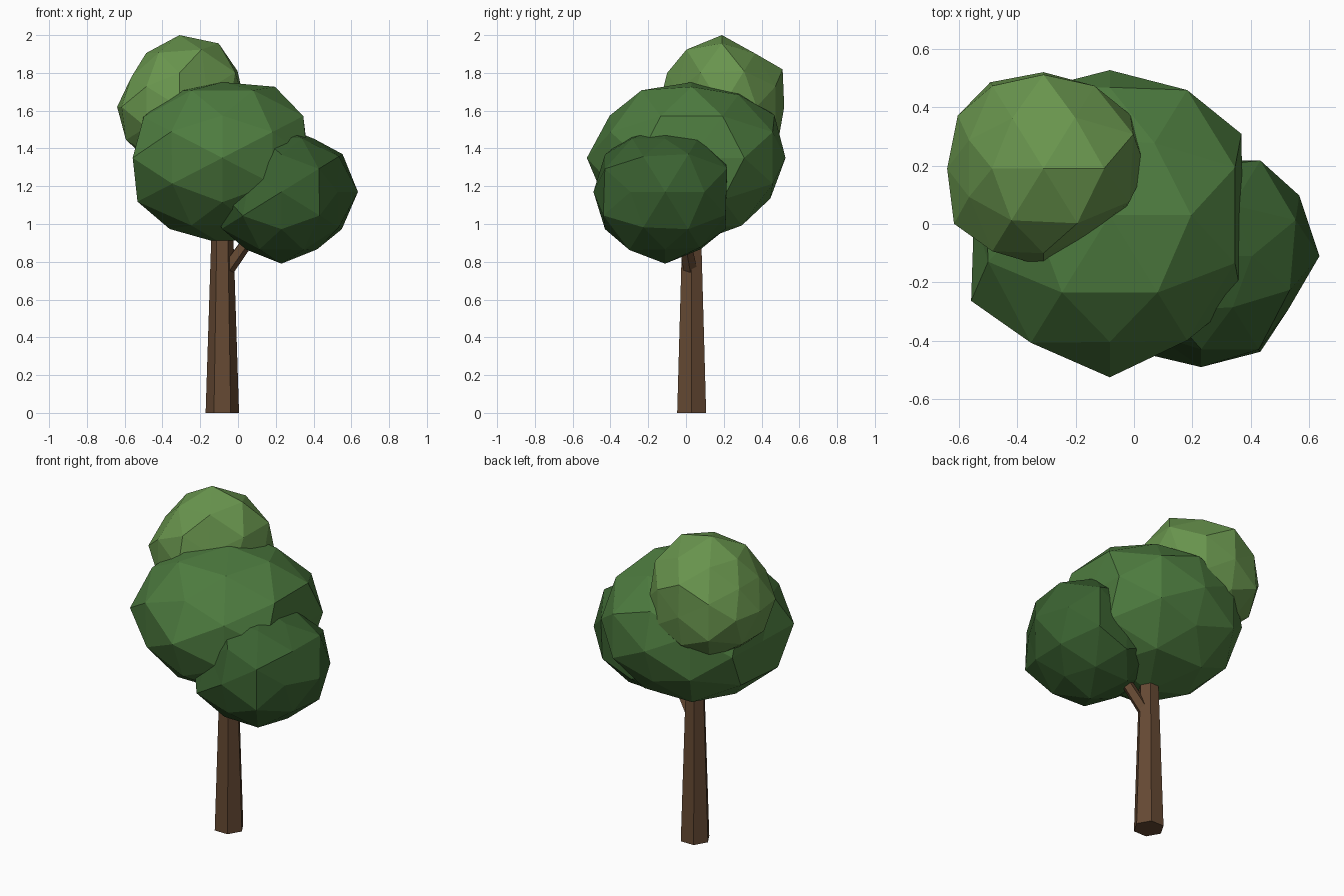
import bpy
from math import atan
from mathutils import Matrix, Vector

EDGE_UP = Matrix.Rotation(-atan(2) / 2, 3, 'Y')  # puts an icosahedron edge on top


def paint(obj, name, rgb):
    mat = bpy.data.materials.get(name) or bpy.data.materials.new(name)
    mat.diffuse_color = (*rgb, 1)
    obj.data.materials.append(mat)


def leaf_clump(name, centre, radius, flat, rgb, bumps):
    """Faceted ball; each bump (direction, local radius) moves one vertex radially."""
    bpy.ops.mesh.primitive_ico_sphere_add(subdivisions=2, radius=1)
    obj = bpy.context.object
    obj.name = name
    size = {}
    dirs = [(EDGE_UP @ v.co).normalized() for v in obj.data.vertices]
    for x, y, z, r in bumps:
        d = Vector((x, y, z)).normalized()
        size[max(range(len(dirs)), key=lambda i: dirs[i].dot(d))] = r
    for i, v in enumerate(obj.data.vertices):
        p = dirs[i] * size.get(i, radius)
        v.co = Vector(centre) + Vector((p.x, p.y, p.z * flat))
    paint(obj, name, rgb)


def tapered_limb(name, start, end, r1, r2, sides):
    a, b = Vector(start), Vector(end)
    bpy.ops.mesh.primitive_cone_add(vertices=sides, radius1=r1, radius2=r2,
                                    depth=(b - a).length)
    obj = bpy.context.object
    obj.name = name
    # turn the cross-section a quarter, then aim the limb along its axis
    q = Vector((0, 0, 1)).rotation_difference(b - a)
    for v in obj.data.vertices:
        v.co = q @ Vector((v.co.y, -v.co.x, v.co.z)) + (a + b) / 2
    paint(obj, "bark", (0.13, 0.067, 0.033))


# Trunk and side branch
tapered_limb("trunk", (-0.083, 0.03, 0), (-0.083, 0.03, 1.1), 0.0885, 0.053, 6)
tapered_limb("branch", (-0.085, 0.03, 0.72), (0.15, -0.03, 1.05), 0.039, 0.03, 5)

# Middle clump
leaf_clump("main_foliage", (-0.083, 0.03, 1.35), 0.53, 0.835, (0.075, 0.2, 0.05), [
    (0, 0, 1, .48), (0, 0, -1, .545), (0, -1, 0, .555), (0, 1, 0, .497),
    (-1, 0, 0, .465), (1, 0, 0, .455),
    (-.85, -.53, 0, .558), (.85, .53, 0, .53), (-.5, -.81, .31, .54),
    (0, .85, -.53, .49), (0, .85, .53, .515), (0, -.85, .53, .51),
    (0, -.85, -.53, .535), (-.81, -.31, .5, .515), (-.81, -.31, -.5, .555),
    (.31, .5, .81, .495), (-.53, 0, .85, .50)])

# Upper light clump
leaf_clump("top_foliage", (-0.31, 0.19, 1.62), 0.35, 1, (0.14, 0.3, 0.075), [
    (0, 0, 1, .38), (-1, 0, 0, .33), (0, 1, 0, .33), (0, -1, 0, .335),
    (-.85, .53, 0, .345), (-.85, -.53, 0, .36), (-.53, 0, .85, .335),
    (.53, 0, .85, .395), (.81, .31, .5, .38), (.81, -.31, .5, .365),
    (.31, -.5, .81, .375), (-.31, -.5, .81, .355), (0, -.85, .53, .341),
    (-.31, .5, .81, .345), (0, .85, .53, .378), (-.81, -.31, -.5, .35),
    (-.5, .81, -.31, .365), (.85, -.53, 0, .31), (.5, -.81, .31, .29),
    (.5, -.81, -.31, .29), (-.81, .31, .5, .315), (-.81, -.31, .5, .315),
    (-.53, 0, -.85, .325), (0, 0, -1, .34)])

# Lower dark clump
leaf_clump("side_foliage", (0.23, -0.11, 1.17), 0.375, 1, (0.042, 0.12, 0.03), [
    (1, 0, 0, .405), (0, 0, -1, .38), (0, -1, 0, .38), (.85, .53, 0, .395),
    (.5, .81, -.31, .395), (.5, .81, .31, .405), (.5, -.81, -.31, .405),
    (.5, -.81, .31, .395), (.31, -.5, -.81, .38), (.31, .5, -.81, .365),
    (.31, -.5, .81, .35), (.53, 0, .85, .33), (.53, 0, -.85, .358),
    (-.53, 0, -.85, .358), (.81, .31, -.5, .395), (.81, .31, .5, .40),
    (-.81, -.31, -.5, .39), (0, 0, 1, .35), (0, 1, 0, .325),
    (-.5, -.81, .31, .33), (-.5, -.81, -.31, .41), (.85, -.53, 0, .35),
    (.31, .5, .81, .35), (0, .85, .53, .36)])
